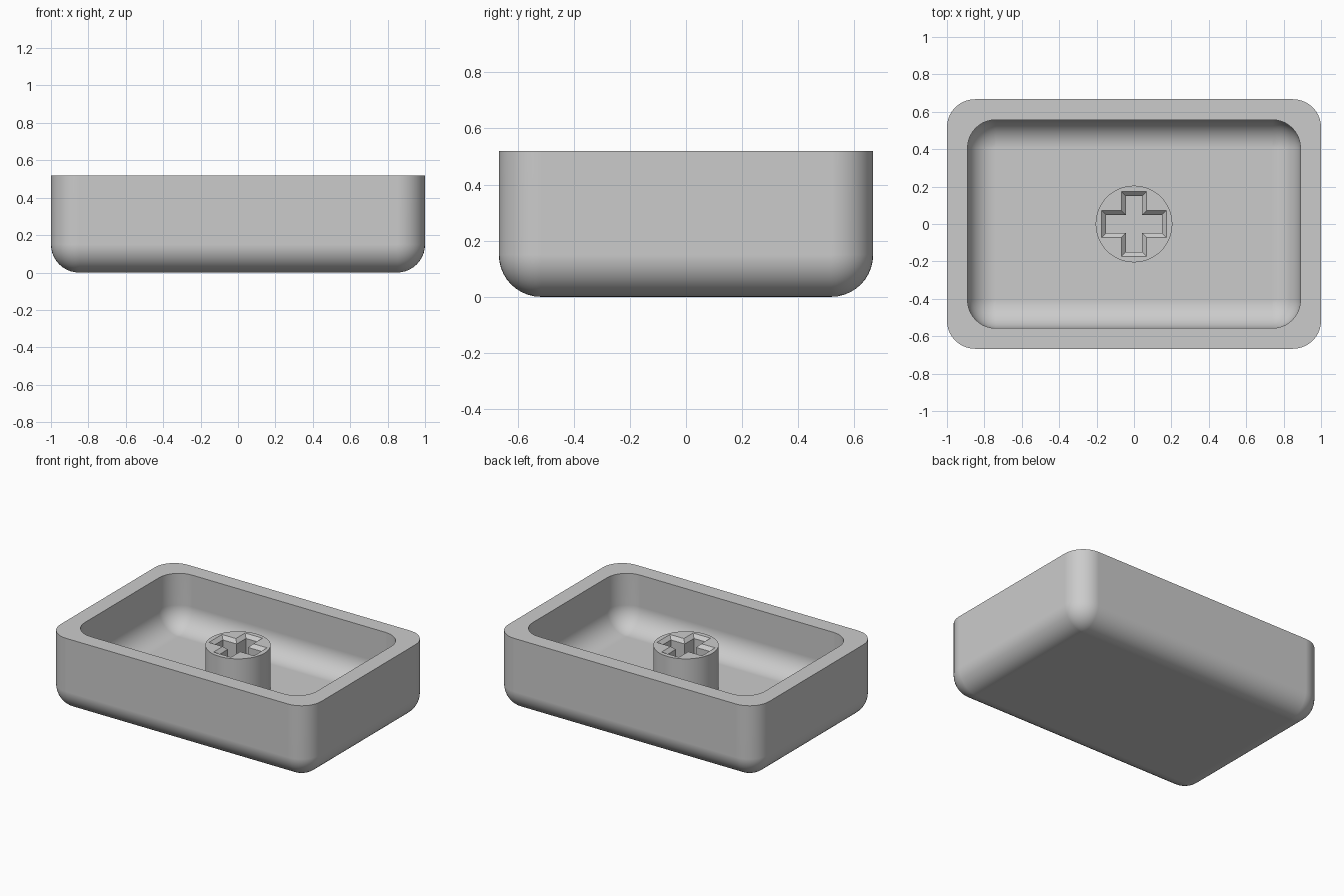
import bpy
import bmesh
from math import sin, cos, pi

cube = bpy.data.objects.get("Cube")
if cube:
    bpy.data.objects.remove(cube)

HX, HY, HEIGHT = 1.0, 0.667, 0.52   # outer half sizes and height
WALL, FLOOR = 0.11, 0.15
RADIUS = 0.15                       # fillets inside and outside
STEM_R, STEM_TOP = 0.205, 0.446
STEPS = 10                          # segments per quarter fillet

grey = bpy.data.materials.new("grey plastic")
grey.use_nodes = True
grey.diffuse_color = (0.6, 0.6, 0.6, 1)
grey.node_tree.nodes["Principled BSDF"].inputs["Base Color"].default_value = grey.diffuse_color


def rounded_rect(hx, hy, r, z):
    """Outline of a rectangle with rounded corners."""
    points = []
    for k, (sx, sy) in enumerate([(1, 1), (-1, 1), (-1, -1), (1, -1)]):
        for i in range(STEPS + 1):
            a = (k + i / STEPS) * pi / 2
            points.append((sx * (hx - r) + r * cos(a), sy * (hy - r) + r * sin(a), z))
    return points


def fillet_loops(hx, hy, r, z):
    """Outlines that round a box off towards a flat face at height z."""
    loops = []
    for i in range(STEPS + 1):
        a = i / STEPS * pi / 2
        inset = r * (1 - sin(a))
        loops.append(rounded_rect(hx - inset, hy - inset, r - inset, z + r * (1 - cos(a))))
    return loops


def cross(grow, z):
    """Outline of a plus shape, widened by grow; the arm along x is wider."""
    length, across_x, across_y = 0.15 + grow, 0.044 + grow, 0.049 + grow
    points = []
    for k in range(4):
        c, s = round(cos(k * pi / 2)), round(sin(k * pi / 2))
        a, b = (across_x, across_y) if k % 2 == 0 else (across_y, across_x)
        for x, y in [(length, -b), (length, b), (a, b)]:
            points.append((c * x - s * y, s * x + c * y, z))
    return points


def loft(bm, loops):
    """Skin successive outlines."""
    rings = [[bm.verts.new(p) for p in loop] for loop in loops]
    for low, high in zip(rings, rings[1:]):
        for i in range(len(low)):
            j = (i + 1) % len(low)
            bm.faces.new((low[i], low[j], high[j], high[i]))


def finish(bm, name):
    bmesh.ops.recalc_face_normals(bm, faces=bm.faces)
    mesh = bpy.data.meshes.new(name)
    bm.to_mesh(mesh)
    bm.free()
    mesh.materials.append(grey)
    obj = bpy.data.objects.new(name, mesh)
    bpy.context.collection.objects.link(obj)
    bpy.ops.object.select_all(action='DESELECT')
    obj.select_set(True)
    bpy.context.view_layer.objects.active = obj
    bpy.ops.object.shade_smooth_by_angle()
    normals = obj.modifiers.new("flat_face_normals", 'WEIGHTED_NORMAL')
    normals.keep_sharp = True
    normals.weight = 100


# Hollow shell: rounded outside, flat rim, rounded inside
bm = bmesh.new()
ix, iy = HX - WALL, HY - WALL
loops = fillet_loops(HX, HY, RADIUS, 0)
loops.append(rounded_rect(HX, HY, RADIUS, HEIGHT))
loops.append(rounded_rect(ix, iy, RADIUS, HEIGHT))
loops += reversed(fillet_loops(ix, iy, RADIUS, FLOOR))
loft(bm, loops)
bmesh.ops.remove_doubles(bm, verts=bm.verts, dist=0.0001)
bmesh.ops.holes_fill(bm, edges=[e for e in bm.edges if e.is_boundary])
finish(bm, "shell")

# Round stem with a chamfered cross socket that opens onto the floor
bm = bmesh.new()
base = FLOOR - 0.01
circle = [(STEM_R * cos(i * pi / 32), STEM_R * sin(i * pi / 32)) for i in range(64)]
loft(bm, [[(x, y, z) for x, y in circle] for z in (base, STEM_TOP)])
loft(bm, [cross(0, base), cross(0, STEM_TOP - 0.023), cross(0.023, STEM_TOP)])
for z in (base, STEM_TOP):
    edges = [e for e in bm.edges if all(abs(v.co.z - z) < 0.001 for v in e.verts)]
    bmesh.ops.triangle_fill(bm, edges=edges, use_beauty=True, normal=(0, 0, 1))
finish(bm, "stem")
